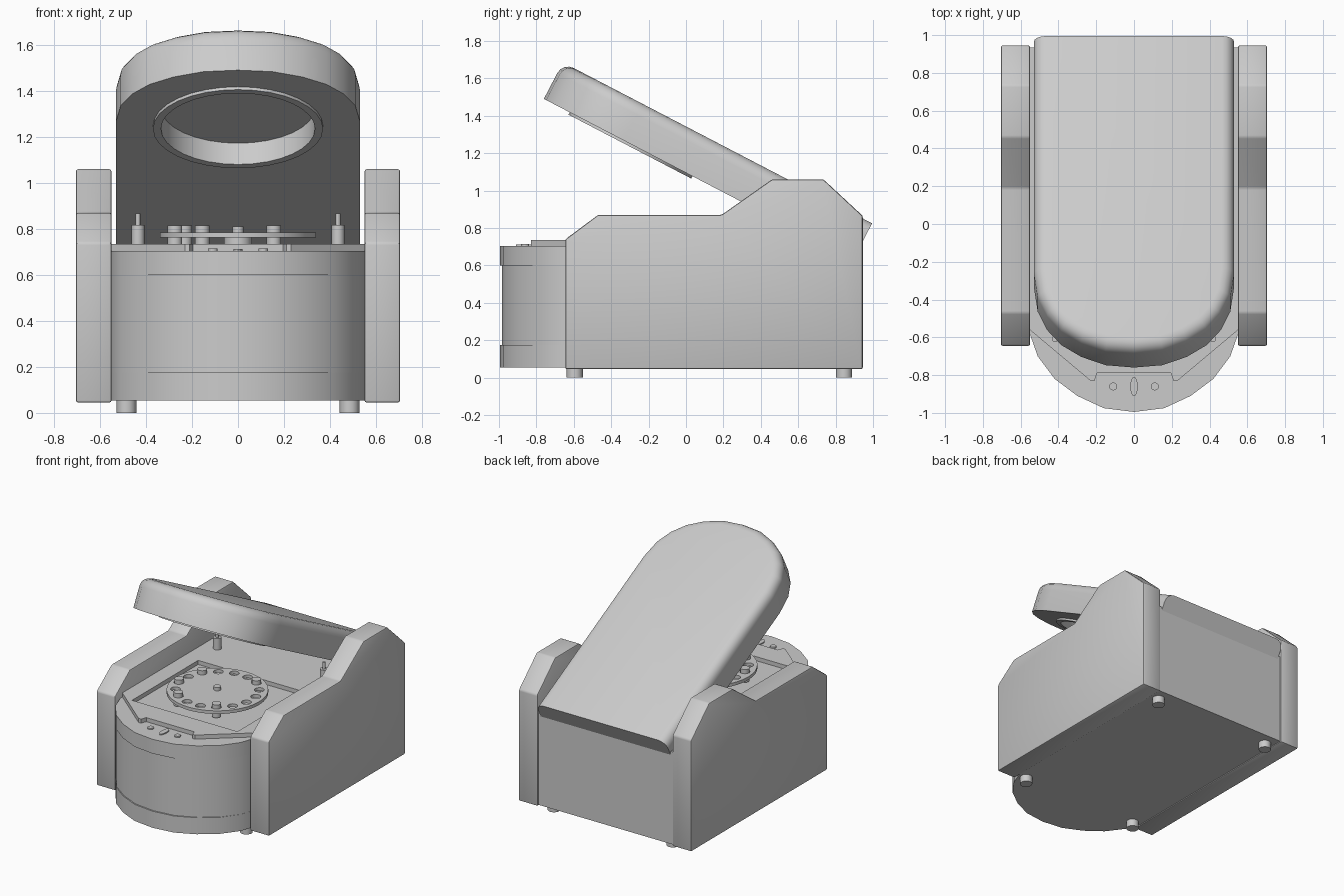
import bpy, bmesh, math
from mathutils import Matrix, Vector

if "Cube" in bpy.data.objects:
    bpy.data.objects.remove(bpy.data.objects["Cube"])


def circle(cx, cy, r, n=24, ry=None):
    return [(cx + r * math.cos(2 * math.pi * i / n),
             cy + (ry or r) * math.sin(2 * math.pi * i / n)) for i in range(n)]


def mirrored(half):
    """Complete a right-hand half outline (x >= 0) across x = 0."""
    return half + [(-x, y) for x, y in reversed(half) if x > 1e-6]


def plate(name, loops, z0, z1, matrix=None, bevel=0, segs=2, pick=None):
    """Extrude an outline (first loop) with optional holes from z0 to z1."""
    bm = bmesh.new()
    for loop in loops:
        vs = [bm.verts.new((x, y, z0)) for x, y in loop]
        for a, b in zip(vs, vs[1:] + vs[:1]):
            bm.edges.new((a, b))
    if len(loops) == 1:
        bm.faces.new(vs)
    else:
        bmesh.ops.triangle_fill(bm, edges=bm.edges[:], use_beauty=True)
    ext = bmesh.ops.extrude_face_region(bm, geom=bm.faces[:])
    for v in ext['geom']:
        if isinstance(v, bmesh.types.BMVert):
            v.co.z = z1
    bmesh.ops.recalc_face_normals(bm, faces=bm.faces[:])
    if bevel:
        edges = [e for e in bm.edges if pick is None or pick(e)]
        bmesh.ops.bevel(bm, geom=edges, offset=bevel, segments=segs,
                        profile=0.5, affect='EDGES', clamp_overlap=True)
    me = bpy.data.meshes.new(name)
    bm.to_mesh(me)
    bm.free()
    ob = bpy.data.objects.new(name, me)
    bpy.context.collection.objects.link(ob)
    if matrix:
        ob.matrix_world = matrix
    return ob


def smooth(ob, deg=30):
    bpy.ops.object.select_all(action='DESELECT')
    ob.select_set(True)
    bpy.context.view_layer.objects.active = ob
    bpy.ops.object.shade_smooth_by_angle(angle=math.radians(deg))


# Side panels: stepped profile in (y, z), extruded along x
profile = [(-.645, .045), (.945, .045), (.945, .865), (.735, 1.06),
           (.46, 1.06), (.19, .87), (-.47, .87), (-.645, .74)]
yz_to_world = Matrix(((0, 0, 1, 0), (1, 0, 0, 0), (0, 1, 0, 0), (0, 0, 0, 1)))
for side, x0, x1 in (("right", .55, .705), ("left", -.705, -.55)):
    smooth(plate(side + "_side_panel", [profile], x0, x1, yz_to_world, .01, 2))

# Body: round-fronted base, slightly recessed middle band, upper band
arc = [(0, -.995), (.16, -.975), (.3, -.91), (.42, -.82), (.51, -.7), (.552, -.58)]


def body_outline(k):
    return mirrored([(x, -.58 + (y + .58) * k) for x, y in arc] + [(.552, .935)])


for name, z0, z1, k in (("base_band", .053, .175, 1), ("middle_band", .175, .6, .975),
                        ("upper_band", .6, .705, 1)):
    smooth(plate(name, [body_outline(k)], z0, z1))

# Raised deck with a rectangular well and a notch for the buttons
deck = mirrored([(0, -.79), (.195, -.79), (.21, -.83), (.23, -.83),
                 (.552, -.56), (.552, .935)])
well = [(-.43, -.62), (.43, -.62), (.43, .15), (-.43, .15)]
plate("deck", [deck, well], .705, .735)

# Front buttons
for x in (-.11, .11):
    plate("round_button", [circle(x, -.86, .021, 16)], .70, .715)
smooth(plate("oval_button", [circle(0, -.86, .02, 20, .05)], .70, .713))

# Sample wheel with a ring of holes, hub and plugs
CY, N = -.24, 16
spots = [(.28 * math.cos(2 * math.pi * (i + .5) / N),
          CY + .28 * math.sin(2 * math.pi * (i + .5) / N)) for i in range(N)]
smooth(plate("wheel", [circle(0, CY, .34, 40)] +
             [circle(x, y, .034, 14) for x, y in spots], .762, .785))
smooth(plate("wheel_hub", [circle(0, CY, .06, 20)], .70, .765))
smooth(plate("wheel_knob", [circle(0, CY, .025, 16)], .78, .81))
for i in (2, 6, 8, 10, 13):
    smooth(plate("wheel_plug", [circle(*spots[i], .032, 14)], .72, .815))

# Lid latch pins
for x in (-.435, .435):
    smooth(plate("pin_base", [circle(x, .38, .028, 16)], .73, .818))
    smooth(plate("pin", [circle(x, .38, .011, 12)], .81, .868))

# Feet
for x in (-.485, .485):
    for y in (-.595, .845):
        smooth(plate("foot", [circle(x, y, .043, 16)], 0, .055))

# Tilted lid: local -y runs from the rear edge to the rounded front
tilt = Matrix.Translation((0, .995, .825)) @ Matrix.Rotation(math.radians(-27.5), 4, 'X')
lid_half = [(0, -1.864), (.15, -1.85), (.28, -1.8), (.385, -1.73), (.46, -1.64),
            (.51, -1.53), (.53, -1.385), (.53, 0)]


def top_rim(e):
    return all(v.co.z > -.01 for v in e.verts) and any(v.co.y < -.01 for v in e.verts)


lid = plate("lid", [mirrored(lid_half)], -.22, 0, tilt, .065, 4, top_rim)

# Round pocket and rim in the lid underside
RC = -1.338
cutter = plate("pocket_cutter", [circle(0, RC, .335, 32)], -.3, -.13, tilt)
cutter.hide_render = True
mod = lid.modifiers.new("pocket", 'BOOLEAN')
mod.operation, mod.object, mod.solver = 'DIFFERENCE', cutter, 'EXACT'
bpy.context.view_layer.objects.active = lid
bpy.ops.object.modifier_apply(modifier=mod.name)
bpy.data.objects.remove(cutter)
smooth(lid)
smooth(plate("pocket_rim", [circle(0, RC, .37, 32), circle(0, RC, .335, 32)],
             -.234, -.219, tilt))
